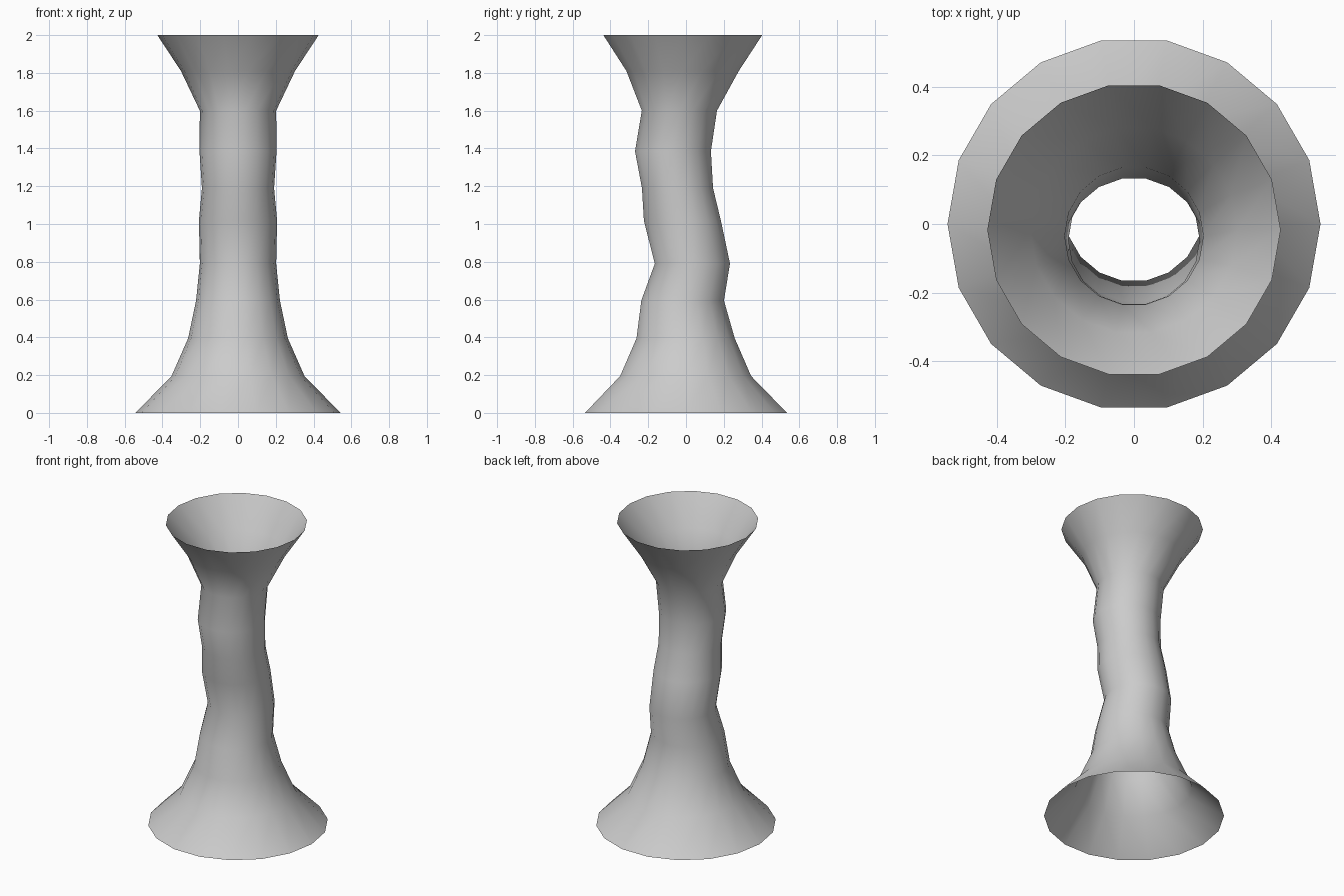
import bpy, bmesh, math

if "Cube" in bpy.data.objects:
    bpy.data.objects.remove(bpy.data.objects["Cube"])

SIDES = 18
# Ring profile: height, radius, y offset of the centre
RINGS = [
    (0.0, 0.543, 0.0), (0.195, 0.352, -0.002), (0.395, 0.264, -0.002),
    (0.595, 0.222, -0.018), (0.79, 0.202, 0.034), (1.017, 0.207, -0.019),
    (1.19, 0.191, -0.045), (1.385, 0.204, -0.069), (1.6, 0.202, -0.035),
    (1.81, 0.302, -0.018), (2.0, 0.427, -0.017),
]

# Open flared tube, lofted ring by ring
bm = bmesh.new()
loops = []
for z, r, cy in RINGS:
    loops.append([bm.verts.new((r * math.cos(a), cy + r * math.sin(a), z))
                  for a in (2 * math.pi * i / SIDES for i in range(SIDES))])
for low, high in zip(loops, loops[1:]):
    for i in range(SIDES):
        j = (i + 1) % SIDES
        face = bm.faces.new((low[i], low[j], high[j], high[i]))
        face.smooth = True

mesh = bpy.data.meshes.new("flared_column")
bm.to_mesh(mesh)
bm.free()
column = bpy.data.objects.new("flared_column", mesh)
bpy.context.collection.objects.link(column)
